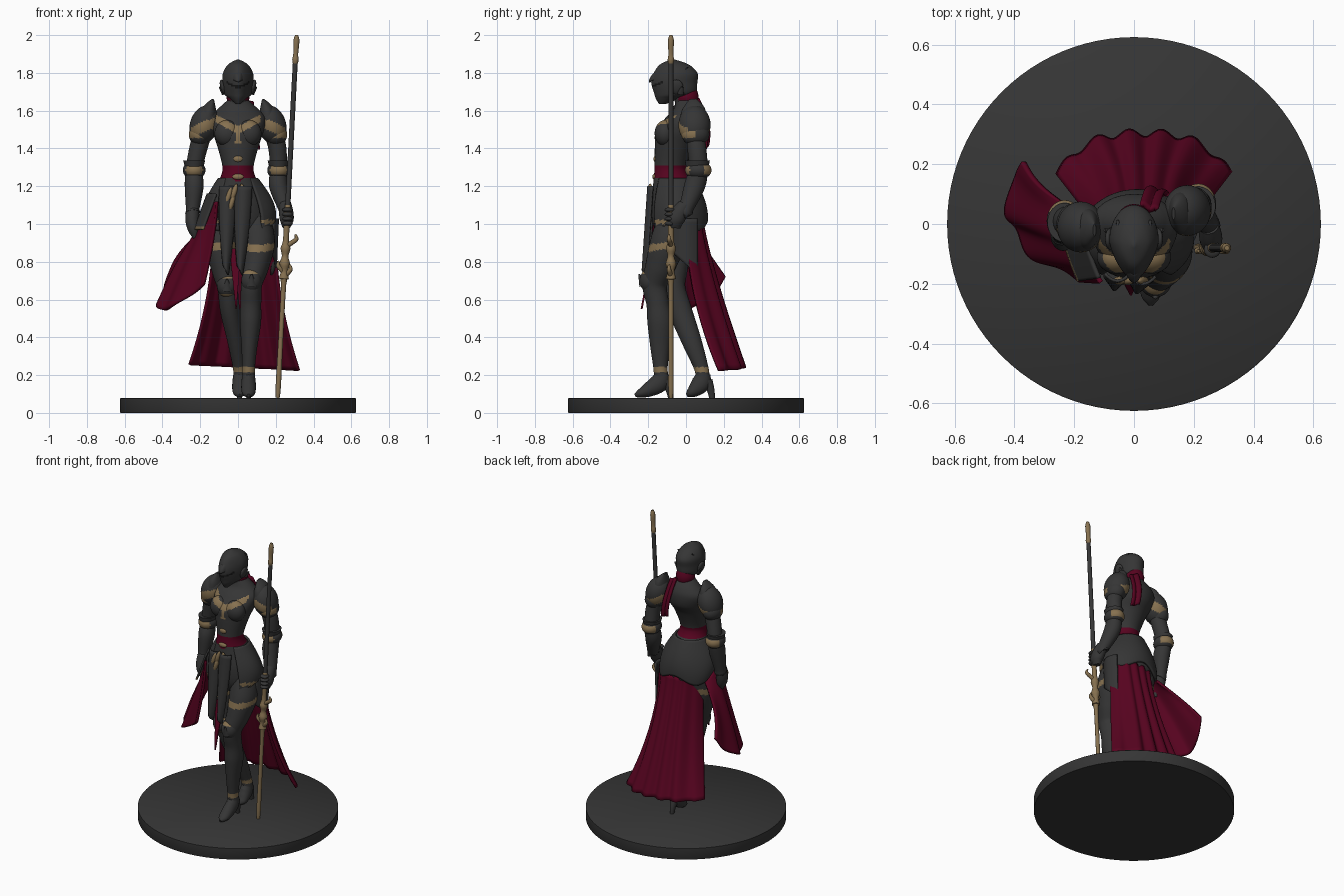
import bpy, bmesh, math
from mathutils import Vector, Matrix

if "Cube" in bpy.data.objects:
    bpy.data.objects.remove(bpy.data.objects["Cube"])

def material(name, rgb):
    m = bpy.data.materials.new(name)
    m.diffuse_color = (*rgb, 1)
    m.use_nodes = True
    m.node_tree.nodes["Principled BSDF"].inputs["Base Color"].default_value = m.diffuse_color
    return m

MATS = [material("dark steel", (0.036, 0.036, 0.036)), material("crimson cloth", (0.095, 0.001, 0.014)),
        material("aged gold", (0.24, 0.165, 0.08)), material("black slit", (0.008, 0.008, 0.008))]
DARK, RED, GOLD, BLACK = range(4)

def finish(name, bm, mat):
    """mat is a colour index or a rule taking the face centre."""
    bmesh.ops.recalc_face_normals(bm, faces=bm.faces)
    for f in bm.faces:
        f.material_index = mat(f.calc_center_median()) if callable(mat) else mat
    me = bpy.data.meshes.new(name)
    bm.to_mesh(me)
    bm.free()
    for m in MATS:
        me.materials.append(m)
    ob = bpy.data.objects.new(name, me)
    bpy.context.collection.objects.link(ob)
    return ob

def spline(pts, n):
    out = []
    for i in range(len(pts) - 1):
        p = [pts[max(i - 1, 0)], pts[i], pts[i + 1], pts[min(i + 2, len(pts) - 1)]]
        for k in range(n):
            t = k / n
            out.append([0.5 * (2*b + (c - a)*t + (2*a - 5*b + 4*c - d)*t*t + (3*b - a - 3*c + d)*t**3)
                        for a, b, c, d in zip(*p)])
    return out + [list(pts[-1])]

def tube(name, pts, mat=DARK, sides=24, n=6, flat=False, shape=None):
    """Skin along x, y, z, side radius, depth radius."""
    rows = spline(pts, n)
    bm, rings = bmesh.new(), []
    for i, r in enumerate(rows):
        c = Vector(r[:3])
        t = (Vector(rows[min(i + 1, len(rows) - 1)][:3]) - Vector(rows[max(i - 1, 0)][:3])).normalized()
        if flat:
            t = Vector((0, 0, 1))
        s = Vector((1, 0, 0))
        s = (s - t * s.dot(t)).normalized()
        d = t.cross(s)
        ring = []
        for k in range(sides):
            a = math.tau * k / sides
            p = c + s * math.cos(a) * max(r[3], .002) + d * math.sin(a) * max(r[4], .002)
            ring.append(bm.verts.new(shape(p, c) if shape else p))
        rings.append(ring)
    for a, b in zip(rings, rings[1:]):
        for k in range(sides):
            bm.faces.new((a[k], a[(k + 1) % sides], b[(k + 1) % sides], b[k]))
    bm.faces.new(rings[0])
    bm.faces.new(rings[-1])
    return finish(name, bm, mat)

def ball(name, c, r, mat=DARK, tilt=0):
    bm = bmesh.new()
    m = Matrix.Translation(c) @ Matrix.Rotation(tilt, 4, 'Y') @ Matrix.Diagonal((*r, 1))
    bmesh.ops.create_uvsphere(bm, u_segments=40, v_segments=32, radius=1, matrix=m)
    return finish(name, bm, mat)

def sheet(name, fn, mat, nu=40, nv=24, thick=.01):
    bm = bmesh.new()
    g = [[bm.verts.new(fn(i / nu, j / nv)) for i in range(nu + 1)] for j in range(nv + 1)]
    for j in range(nv):
        for i in range(nu):
            bm.faces.new((g[j][i], g[j][i + 1], g[j + 1][i + 1], g[j + 1][i]))
    ob = finish(name, bm, mat)
    mod = ob.modifiers.new("thickness", 'SOLIDIFY')
    mod.thickness, mod.offset = thick, 0
    return ob

# Round base
tube("base", [(0, 0, 0, .623, .623), (0, 0, .004, .625, .625), (0, 0, .076, .625, .625), (0, 0, .08, .62, .62)],
     sides=96, n=1, flat=True)

# Torso with sash and Y-shaped chest trim
def torso_rule(c):
    if 1.245 - .6 * max(0, .04 - abs(c.x)) * (c.y < -.1) < c.z < 1.31:
        return RED
    if c.y < -.05 and (abs(c.z - (1.495 + .55 * abs(c.x))) < .02 and abs(c.x) < .12
                       or abs(c.x) < .014 and 1.43 < c.z < 1.5):
        return GOLD
    return DARK
tube("torso", [(0, -.04, .93, .13, .1), (0, -.04, 1, .16, .135), (0, -.045, 1.1, .155, .14), (0, -.06, 1.2, .115, .115),
               (0, -.08, 1.27, .085, .088), (0, -.08, 1.32, .085, .086), (0, -.06, 1.42, .112, .105),
               (0, -.035, 1.49, .135, .125), (0, -.005, 1.56, .145, .105), (0, .01, 1.61, .105, .075),
               (0, 0, 1.66, .05, .05)], torso_rule, sides=80, n=12, flat=True)
tube("neck", [(0, 0, 1.6, .05, .05), (0, -.03, 1.74, .045, .045)])
tube("collar_scarf", [(0, 0, 1.645, .055, .06), (0, .005, 1.67, .06, .062), (0, 0, 1.705, .052, .056)], RED)
sheet("back_scarf", lambda u, v: (.022 + .055 * u + .035 * v, .06 + .05 * math.sin(v * 2.2) + .01 * v
      + .005 * math.sin(u * 9) - .015 * u, 1.665 - .25 * v - .02 * u), RED, 16, 16, .018)
ball("waist_buckle", (0, -.165, 1.25), (.03, .013, .016), GOLD)
ball("belly_ornament", (0, -.16, 1.345), (.025, .012, .018), GOLD)
for i, (x, z) in enumerate([(-.05, 1.15), (-.035, 1.11), (-.02, 1.17), (.03, 1.17)]):
    ball(f"belt_charm_{i}", (x, -.19, z), (.014, .014, .045), GOLD, .3 if x < 0 else -.3)

# Helmet with pointed front, brow and eye slit
def beak(p, c):
    f = max(0, (c.y - p.y) / .118)
    return Vector((p.x * (1 - .3 * f), p.y, p.z))
tube("helmet", [(0, -.125, 1.635, .012, .018), (0, -.095, 1.665, .045, .065), (0, -.06, 1.69, .074, .108),
                (0, -.062, 1.75, .082, .122), (0, -.055, 1.80, .079, .115), (0, -.062, 1.845, .052, .075),
                (0, -.07, 1.872, .004, .006)],
     lambda c: BLACK if c.y < -.125 and abs(c.z - 1.745 - .5 * (c.y + .14)) < .006 else DARK,
     sides=48, n=8, flat=True, shape=beak)
sheet("visor_brow", lambda u, v: ((u - .5) * .11, -.192 + .7 * abs(u - .5) ** 2 + .03 * v * v,
      1.75 + .06 * abs(u - .5) + .05 * v), DARK, 20, 6, .01)

# Both sides: chest, helmet wings, shoulders, arms (the left arm sits further forward)
for s, side in ((-1, "left"), (1, "right")):
    o = -.045 if s < 0 else .01
    ball(f"{side}_breastplate", (s * .058, -.11, 1.48), (.066, .056, .07), torso_rule)
    ball(f"{side}_helmet_wing", (s * .08, -.05, 1.725), (.014, .035, .04), DARK, s * .25)
    tube(f"{side}_wing_tip", [(s * .075, -.03, 1.69, .012, .02), (s * .098, -.02, 1.725, .004, .006)], sides=10)
    band = lambda c: GOLD if (abs(c.z - 1.495 - .35 * (.19 - abs(c.x)) + .25 * (c.y - o - .03)) < .027
                              and not o < c.y < o + .05) else DARK
    ball(f"{side}_pauldron", (s * .178, .035 + o, 1.525), (.076, .085, .105), band, -s * .3)
    ball(f"{side}_pauldron_lower", (s * .2, .04 + o, 1.475), (.06, .074, .062),
         lambda c: GOLD if 1.455 < c.z < 1.49 and c.y < o + .04 else DARK, -s * .2)
    tube(f"{side}_pauldron_fin", [(s * .165, .03 + o, 1.54, .055, .075), (s * .15, .03 + o, 1.61, .036, .06),
                                  (s * .132, .025 + o, 1.66, .006, .02)])
    ex, wx = (.232, .24) if s < 0 else (.215, .25)
    tube(f"{side}_arm", [(s * .16, .03 + o, 1.56, .05, .05), (s * .205, .045 + o, 1.42, .048, .05),
                         (s * ex, .055 + o, 1.29, .045, .05), (s * ex, .035 + o, 1.2, .05, .055),
                         (s * wx, -.005 + o * .5, 1.08, .036, .038), (s * wx, -.01 + o * .5, 1.06, .04, .042)])
    ball(f"{side}_elbow_guard", (s * ex, .055 + o, 1.285), (.06, .07, .05),
         lambda c: GOLD if abs(c.z - 1.285) < .022 and not o + .01 < c.y < o + .085 else DARK)
    tube(f"{side}_elbow_cuff", [(s * ex, .05 + o, 1.305, .05, .06), (s * ex, .05 + o, 1.335, .058, .066)])
    if s < 0:
        tube("left_hand", [(-.24, -.03, 1.08, .034, .034), (-.242, -.045, 1.02, .036, .04),
                           (-.235, -.055, .97, .03, .035), (-.225, -.06, .925, .012, .015)])
    else:
        tube("right_hand", [(.25, -.005, 1.1, .034, .036), (.255, -.035, 1.06, .038, .045),
                            (.258, -.055, 1.02, .036, .045), (.255, -.06, .98, .02, .03)])
        for k in range(4):
            ball(f"right_finger_{k}", (.262, -.085, 1.075 - .024 * k), (.028, .028, .013))

# Legs, one striding forward and one behind
leg_rule = lambda c: GOLD if .868 < c.z - .15 * (c.y + .1) < .905 or .215 < c.z < .243 else DARK
legs = {"front": [(.095, -.05, 1.02, .08, .1), (.108, -.095, .9, .087, .095), (.095, -.135, .78, .07, .08),
                  (.072, -.165, .68, .056, .066), (.068, -.15, .58, .055, .06), (.066, -.138, .48, .056, .066),
                  (.06, -.137, .35, .042, .052), (.056, -.135, .24, .034, .038), (.056, -.13, .18, .035, .038)],
        "back": [(-.08, -.03, 1.02, .08, .1), (-.09, -.055, .88, .08, .09), (-.072, -.065, .75, .065, .072),
                 (-.055, -.065, .66, .054, .062), (-.042, -.03, .54, .052, .062), (-.012, .03, .38, .044, .052),
                 (.006, .08, .24, .033, .038), (.01, .088, .18, .034, .038)]}
for key, pts in legs.items():
    tube(f"{key}_leg", pts, leg_rule, sides=32, n=16)
for key, x, y, k in (("front", .056, -.13, 1.0), ("back", .008, .088, .6)):
    tube(f"{key}_boot", [(x, y + .005, .21, .032, .036), (x, y - .012 * k, .16, .038, .05), (x, y - .07 * k, .122, .038, .038),
                         (x, y - .115 * k, .102, .03, .022), (x, y - .14 * k, .092, .008, .009)])
    tube(f"{key}_boot_heel", [(x, y + .025, .17, .028, .028), (x, y + .043, .12, .018, .02), (x, y + .05, .078, .012, .015)])
for key, x, y, z in (("front", .072, -.19, .7), ("back", -.058, -.095, .675)):
    ball(f"{key}_knee_guard", (x, y, z), (.054, .055, .065),
         lambda c: GOLD if abs(c.x - x) < .045 and (c.z - z > .035 or c.z - z < -.045) else DARK)
    tube(f"{key}_knee_spike", [(x, y - .03, z - .02, .03, .03), (x, y - .06, z + .035, .003, .003)], sides=12)

# Armoured hip skirt, open at the front
def skirt(u, v):
    a = math.radians(-52 + 284 * u)
    low = .25 + .025 * math.cos(math.tau * u * 3)
    puff = math.sin(1.9 * v)
    return (.012 * v + math.cos(a) * (.1 + .085 * puff), -.06 + .02 * v + math.sin(a) * (.1 + .052 * puff),
            1.24 - low * v)
sheet("hip_skirt", skirt, lambda c: GOLD if c.y < -.08 and 1.0 < c.z < 1.02 else DARK, 60, 20, .014)
for name, x, sw, y in (("front_panel_left", -.055, -.01, -.19), ("front_panel_right", .03, -.02, -.2)):
    sheet(name, lambda u, v: (x + sw * v + (u - .5) * (.085 - .06 * v * v), y - .03 * v + .1 * (u - .5) ** 2,
          1.2 - (.42 + .05 * u) * v), DARK, 10, 20, .01)
sheet("hip_plate", lambda u, v: (-.115 - .07 * v - .045 * u, -.18 + .1 * u - .01 * v + .02 * u * u, 1.16 - .19 * v),
      lambda c: GOLD if c.z < .98 else DARK, 12, 12, .012)
sheet("side_panel", lambda u, v: (.185 + .025 * math.sin(u * 3) - .01 * v, -.07 + .13 * u, 1.03 - (.3 - .12 * (1 - u)) * v),
      DARK, 12, 12, .014)
sheet("front_red_tip", lambda u, v: (-.015 + .005 * v + (u - .5) * (.06 - .055 * v), -.175 - .06 * v,
      .87 - .32 * v), RED, 6, 12, .01)

# Long rear cape
def cape(u, v):
    w = 2 * u - 1
    back, edge = .085 + .215 * v ** 1.2, .0 + .165 * v ** 2
    return (.033 + w * (.16 + .13 * v ** 2), back + (edge - back) * abs(w) ** 3
            + (.005 + .008 * v) * math.sin(u * 34), 1.0 - .76 * v - .015 * w * v)
sheet("rear_cape", cape, RED, 90, 30, .014)

# Wind-blown side drape
def arc(a, m, b, u):
    a, m, b = Vector(a), Vector(m), Vector(b)
    return a * (1 - u) * (1 - 2 * u) + m * 4 * u * (1 - u) + b * u * (2 * u - 1)
def drape(u, v):
    top = arc((-.11, -.195, 1.12), (-.17, -.08, 1.06), (-.165, .03, .98), u)
    low = arc((-.18, -.19, .68), (-.405, -.01, .545), (-.36, .22, .72), u)
    h = v ** (1.5 - .5 * u)
    fold = .014 * v * math.sin(u * 17)
    puff = .035 * math.sin(math.pi * v) * u
    return (top.x + (low.x - top.x) * h + fold * .6 - puff, top.y + (low.y - top.y) * h + fold * .8,
            top.z + (low.z - top.z) * v)
sheet("side_drape", drape, RED, 60, 30, .016)

# Staff with ornate lower section
def staff(z):
    return (.21 + (z - .08) * .0525, -.08, z)
def rod(name, prof, mat):
    tube(name, [(*staff(z), r, r) for z, r in prof], mat, sides=16, n=3)
rod("staff_shaft", [(1.08, .014), (1.86, .013)], DARK)
rod("staff_tip", [(1.85, .013), (1.87, .017), (1.9, .013), (1.97, .016), (2.0, .008)], GOLD)
rod("staff_lower", [(.08, .01), (.14, .014), (.4, .013), (.68, .014), (.71, .026), (.75, .018), (.79, .028), (.83, .017),
                    (.87, .026), (.91, .016), (1.0, .016), (1.06, .019), (1.1, .014)], GOLD)
for i, (z, d) in enumerate([(.9, 1), (.74, 1), (.76, -1)]):
    x = staff(z)[0]
    k = 1 if i == 0 else .6
    tube(f"staff_hook_{i}", [(x, -.08, z - .02, .012, .012), (x + d * .03 * k, -.085, z, .013, .013),
                             (x + d * .056 * k, -.09, z + .02, .011, .011), (x + d * .05 * k, -.09, z + .045, .005, .005)],
         GOLD, sides=10)

# Smooth shading with sharp edges kept
bpy.ops.object.select_all(action='SELECT')
bpy.context.view_layer.objects.active = bpy.data.objects["torso"]
bpy.ops.object.shade_smooth_by_angle(angle=math.radians(40))
